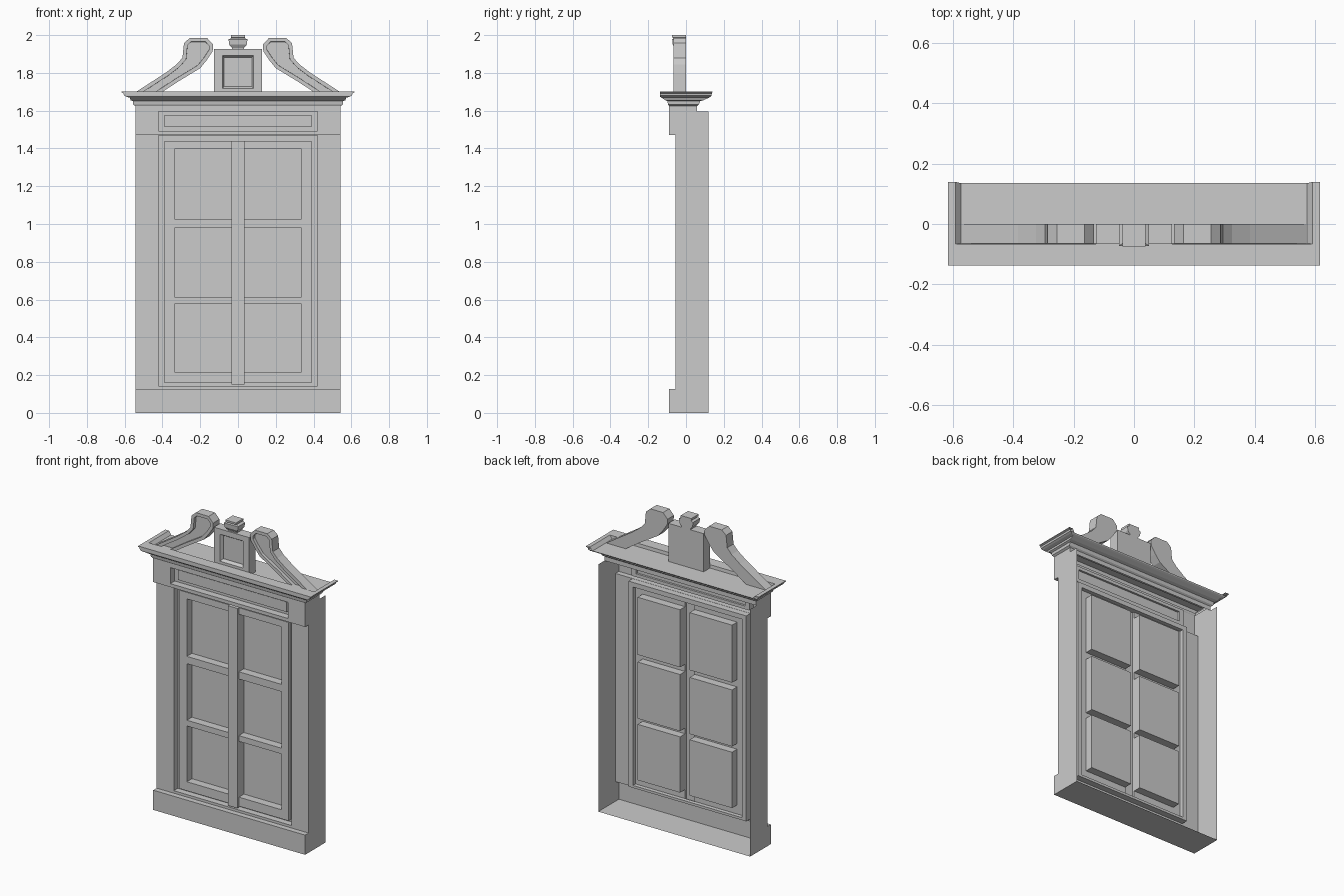
import bpy, bmesh

if "Cube" in bpy.data.objects:
    bpy.data.objects.remove(bpy.data.objects["Cube"])


def finish(name, bm):
    bmesh.ops.remove_doubles(bm, verts=bm.verts, dist=0.0002)
    bmesh.ops.recalc_face_normals(bm, faces=bm.faces)
    me = bpy.data.meshes.new(name)
    bm.to_mesh(me)
    bm.free()
    ob = bpy.data.objects.new(name, me)
    bpy.context.collection.objects.link(ob)
    return ob


def loft(bm, loops, first=False, last=False, closed=True):
    """Skin a row of equal-length point loops; optional end caps."""
    rows = [[bm.verts.new(p) for p in lp] for lp in loops]
    n = len(rows[0])
    for a, b in zip(rows, rows[1:]):
        for i in range(n if closed else n - 1):
            j = (i + 1) % n
            bm.faces.new((a[i], a[j], b[j], b[i]))
    caps = []
    if first:
        caps.append(bm.faces.new(rows[0]))
    if last:
        caps.append(bm.faces.new(rows[-1]))
    return caps


def upright(x, z0, z1, y, x0=None):
    """Rectangle in a vertical plane facing the front."""
    x0 = -x if x0 is None else x0
    return [(x0, y, z0), (x, y, z0), (x, y, z1), (x0, y, z1)]


def level(x, y0, y1, z):
    """Horizontal rectangle."""
    return [(-x, y0, z), (x, y0, z), (x, y1, z), (-x, y1, z)]


def horseshoe(x, y0, y1, z):
    """Horizontal U open to the back."""
    return [(-x, y1, z), (-x, y0, z), (x, y0, z), (x, y1, z)]


W = 0.542                  # half width of the surround
F, P = -0.09, -0.055       # front planes: plinth/frieze and pilasters
C, S, G = -0.014, -0.04, 0.012   # channel, sash face and pane planes

# Open-backed surround: floor, plinth, side walls
bm = bmesh.new()
plinth = [(.12, 0), (F, 0), (F, .127), (P, .127)]
loft(bm, [[(x, y, z) for y, z in plinth] for x in (-W, W)], closed=False)
side = plinth + [(P, 1.47), (F, 1.47), (F, 1.624), (.058, 1.624), (.058, 1.595), (.12, 1.595)]
for x in (-W, W):
    bm.faces.new([bm.verts.new((x, y, z)) for y, z in side])
# underside of the frieze
loft(bm, [[(x, F, 1.47), (x, P, 1.47)] for x in (-W, W)], closed=False)
finish("surround_shell", bm)

# Pilaster face, sunk channel and return up to the sash
bm = bmesh.new()
loft(bm, [upright(W, .127, 1.47, P), upright(.42, .143, 1.469, P),
          upright(.42, .143, 1.469, C), upright(.389, .159, 1.439, C),
          upright(.389, .159, 1.439, S)])
finish("window_reveal", bm)

# Frieze with a raised field inside a sunk channel
bm = bmesh.new()
loft(bm, [upright(W, 1.47, 1.624, F), upright(.42, 1.492, 1.598, F),
          upright(.42, 1.492, 1.598, -.045), upright(.388, 1.513, 1.577, -.045),
          upright(.388, 1.513, 1.577, -.058)], last=True)
finish("frieze", bm)

# Sash: face grid with six deep-set panes
xs = [-.389, -.337, -.034, .034, .337, .389]
zs = [.159, .217, .577, .614, .979, 1.026, 1.397, 1.439]
bm = bmesh.new()
for i in range(5):
    for k in range(7):
        a, b, c, d = xs[i], xs[i + 1], zs[k], zs[k + 1]
        if i in (1, 3) and k % 2:
            loft(bm, [upright(b, c, d, S, a), upright(b, c, d, G, a)], last=True)
        elif i != 2:
            bm.faces.new([bm.verts.new(p) for p in upright(b, c, d, S, a)])
finish("sash_and_panes", bm)

# Centre mullion
bm = bmesh.new()
loft(bm, [upright(.034, .15, 1.439, S), upright(.034, .15, 1.439, -.053)], last=True)
finish("mullion", bm)

# Cornice: stacked moulding, open below, with a shallow dished top
bm = bmesh.new()
loft(bm, [level(.542, -.09, .058, 1.596), level(.542, -.09, .058, 1.624),
          level(.555, -.095, .068, 1.632), level(.557, -.098, .075, 1.65),
          level(.57, -.11, .095, 1.656), level(.571, -.128, .12, 1.668),
          level(.592, -.137, .131, 1.674), level(.604, -.138, .135, 1.68)], last=False)
loft(bm, [horseshoe(*p) for p in (
    (.604, -.138, .135, 1.68), (.606, -.138, .137, 1.692), (.616, -.138, .139, 1.696),
    (.616, -.138, .139, 1.701), (.59, -.066, .139, 1.701), (.572, -.064, .135, 1.68))],
    closed=False)
bm.faces.new([bm.verts.new(p) for p in level(.572, -.064, .135, 1.68)])
finish("cornice", bm)

# Broken pediment scrolls with sunk fronts
scroll = [(.57, 1.68), (.384, 1.80), (.325, 1.845), (.294, 1.88), (.286, 1.958),
          (.255, 1.985), (.164, 1.985), (.132, 1.95), (.134, 1.915),
          (.165, 1.868), (.2, 1.825), (.32, 1.752), (.43, 1.68)]
for s, tag in ((-1, "left"), (1, "right")):
    bm = bmesh.new()
    face = loft(bm, [[(s * x, y, z) for x, z in scroll] for y in (0, -.065)],
                first=True, last=True)[1]
    bmesh.ops.recalc_face_normals(bm, faces=bm.faces)
    bmesh.ops.inset_region(bm, faces=[face], thickness=.02, use_even_offset=True)
    bmesh.ops.inset_region(bm, faces=[face], thickness=.0005, use_even_offset=True)
    for v in face.verts:
        v.co.y += .02
    finish("scroll_" + tag, bm)

# Centre block with framed panel
bm = bmesh.new()
z0, z1 = 1.68, 1.926
loft(bm, [upright(.126, z0, z1, 0), upright(.126, z0, z1, -.066),
          upright(.083, 1.718, 1.892, -.066), upright(.073, 1.728, 1.882, -.05),
          upright(.073, 1.728, 1.882, -.042)], first=True, last=True)
finish("centre_block", bm)

# Finial: bulging stack, flat at the back
bm = bmesh.new()
loft(bm, [level(x, y, 0, z) for x, y, z in (
    (.03, -.056, 1.92), (.032, -.058, 1.932), (.047, -.07, 1.95), (.05, -.073, 1.978),
    (.035, -.062, 1.984), (.038, -.075, 1.988), (.038, -.075, 2.0))],
    first=True, last=True)
finish("finial", bm)
